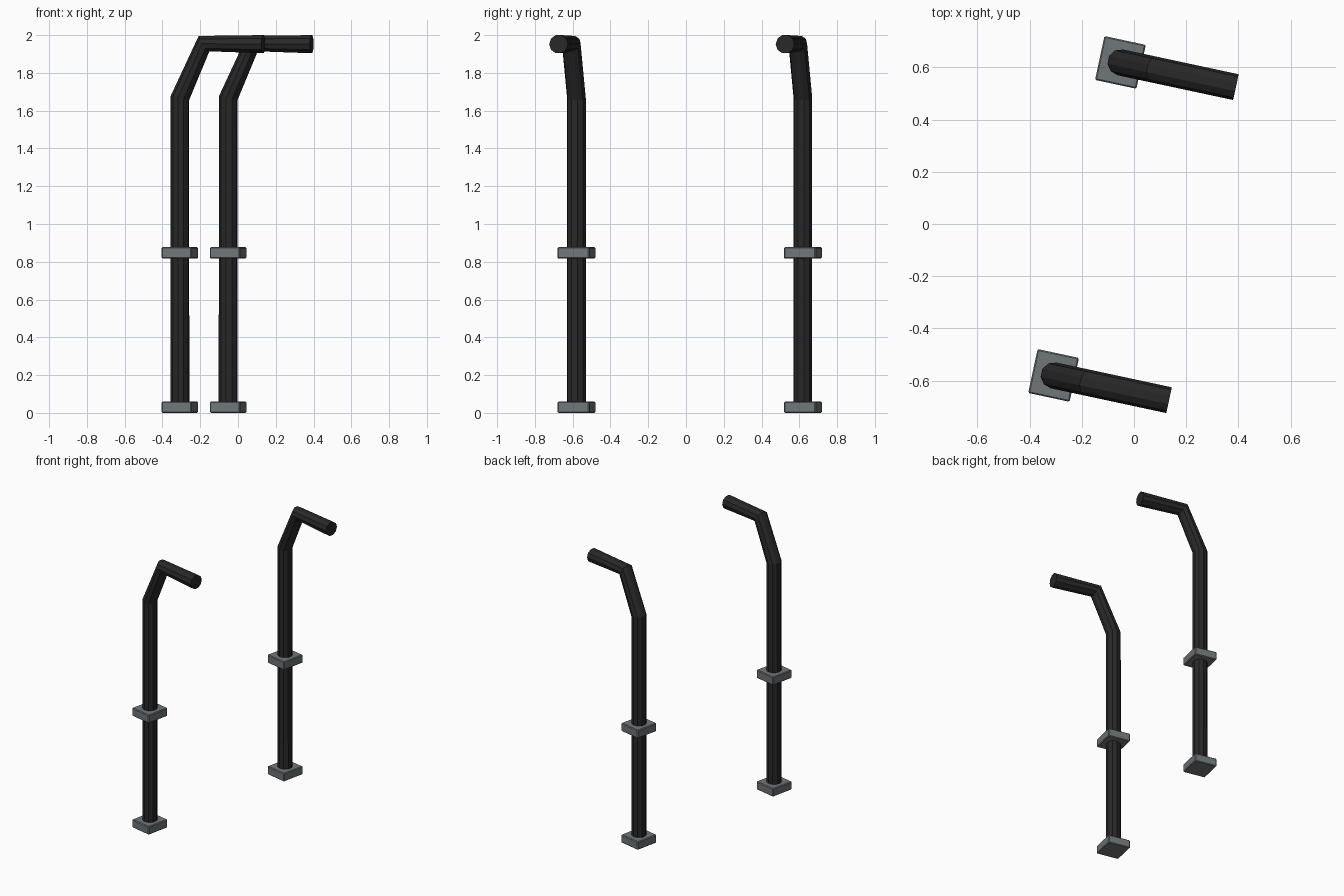
import bpy, bmesh, math
from mathutils import Vector, Matrix

if "Cube" in bpy.data.objects:
    bpy.data.objects.remove(bpy.data.objects["Cube"])

YAW = math.radians(-12.1)
SIDES, R = 10, 0.0505


def material(name, rgb):
    m = bpy.data.materials.new(name)
    m.diffuse_color = (*rgb, 1)
    m.use_nodes = True
    m.node_tree.nodes["Principled BSDF"].inputs["Base Color"].default_value = m.diffuse_color
    return m


black = material("black_metal", (0.021, 0.021, 0.021))
grey = material("grey_bracket", (0.16, 0.18, 0.19))


def finish(name, bm, mat, loc):
    bmesh.ops.recalc_face_normals(bm, faces=bm.faces)
    me = bpy.data.meshes.new(name)
    bm.to_mesh(me)
    bm.free()
    me.materials.append(mat)
    ob = bpy.data.objects.new(name, me)
    ob.matrix_world = Matrix.Translation(loc) @ Matrix.Rotation(YAW, 4, 'Z')
    bpy.context.collection.objects.link(ob)
    return ob


def tube(name, path, loc):
    """Sweep a ten-sided ring along a path in the local xz plane."""
    bm = bmesh.new()
    pts = [Vector((x, 0, z)) for x, z in path]
    rings = []
    for i, p in enumerate(pts):
        t = Vector()
        if i > 0:
            t += (p - pts[i - 1]).normalized()
        if i < len(pts) - 1:
            t += (pts[i + 1] - p).normalized()
        t.normalize()
        side = Vector((0, 1, 0))
        up = t.cross(side)
        rings.append([bm.verts.new(p + R * (math.cos(a) * side + math.sin(a) * up))
                      for a in (2 * math.pi * k / SIDES for k in range(SIDES))])
    for a, b in zip(rings, rings[1:]):
        for k in range(SIDES):
            j = (k + 1) % SIDES
            bm.faces.new((a[k], a[j], b[j], b[k]))
    bm.faces.new(rings[0])
    bm.faces.new(rings[-1])
    return finish(name, bm, black, loc)


def block(name, z0, z1, loc):
    """Square bracket with softened edges."""
    bm = bmesh.new()
    bmesh.ops.create_cube(bm, size=1)
    bmesh.ops.scale(bm, vec=(0.162, 0.172, z1 - z0), verts=bm.verts)
    bmesh.ops.translate(bm, vec=(0, 0, (z0 + z1) / 2), verts=bm.verts)
    bmesh.ops.bevel(bm, geom=bm.edges[:], offset=0.005, segments=1, affect='EDGES')
    return finish(name, bm, grey, loc)


# Two identical bent poles, each with a foot and a mid bracket
for tag, loc in (("front", (-0.308, -0.58, 0)), ("back", (-0.052, 0.619, 0))):
    tube(tag + "_bent_pole",
         [(0, 0.02), (0, 1.666), (0.131, 1.955), (0.452, 1.952)], loc)
    block(tag + "_foot_bracket", 0.0, 0.06, loc)
    block(tag + "_middle_bracket", 0.817, 0.877, loc)
